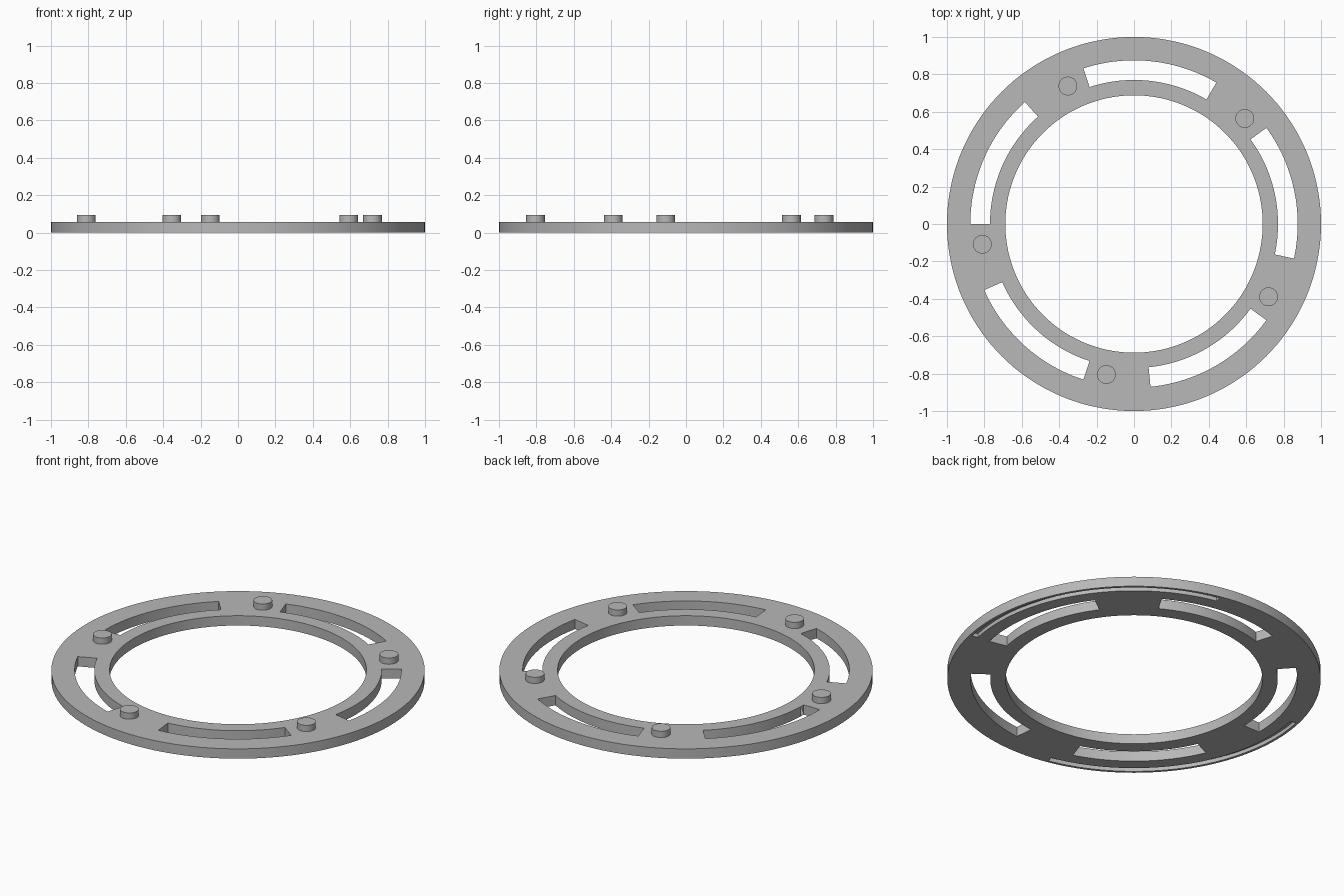
import bpy, bmesh, math

if "Cube" in bpy.data.objects:
    bpy.data.objects.remove(bpy.data.objects["Cube"])

PLATE_TOP, PIN_TOP = 0.058, 0.095

grey = bpy.data.materials.new("light grey")
grey.diffuse_color = (0.48, 0.48, 0.48, 1)
grey.use_nodes = True
grey.node_tree.nodes["Principled BSDF"].inputs["Base Color"].default_value = grey.diffuse_color


def ring_sector(name, r_in, r_out, z0, z1, start=0, span=360, steps=144):
    """Sweep a rectangular section about z; closed ring when span is 360."""
    full = span == 360
    bm = bmesh.new()
    loops = []
    for i in range(steps if full else steps + 1):
        a = math.radians(start + span * i / steps)
        c, s = math.cos(a), math.sin(a)
        loops.append([bm.verts.new((r * c, r * s, z)) for r, z in
                      ((r_in, z0), (r_out, z0), (r_out, z1), (r_in, z1))])
    for i in range(steps):
        a, b = loops[i], loops[(i + 1) % len(loops)]
        for k in range(4):
            j = (k + 1) % 4
            bm.faces.new((a[k], a[j], b[j], b[k]))
    if not full:
        bm.faces.new(loops[0])
        bm.faces.new(loops[-1])
    bmesh.ops.recalc_face_normals(bm, faces=bm.faces)
    mesh = bpy.data.meshes.new(name)
    bm.to_mesh(mesh)
    bm.free()
    mesh.materials.append(grey)
    obj = bpy.data.objects.new(name, mesh)
    bpy.context.collection.objects.link(obj)
    return obj


def activate(obj):
    bpy.ops.object.select_all(action='DESELECT')
    obj.select_set(True)
    bpy.context.view_layer.objects.active = obj


def cut(target, cutter):
    cutter.hide_render = True
    mod = target.modifiers.new("cut", 'BOOLEAN')
    mod.operation, mod.solver, mod.object = 'DIFFERENCE', 'EXACT', cutter
    activate(target)
    bpy.ops.object.modifier_apply(modifier=mod.name)
    bpy.data.objects.remove(cutter)


# Flat ring plate
plate = ring_sector("ring_plate", 0.688, 1.0, 0, PLATE_TOP)

# Five curved slots right through the plate
for i in range(5):
    cut(plate, ring_sector("slot_cutter", 0.77, 0.875, -0.1, 0.2,
                           59.8 + 72 * i, 48.2, 24))

# Two shallow quarter-turn grooves under the outer rim
for start in (-11.7, 168.3):
    cut(plate, ring_sector("groove_cutter", 0.95, 0.985, -0.1, 0.022,
                           start, 89.5, 40))

activate(plate)
bpy.ops.object.shade_smooth_by_angle(angle=math.radians(30))

# Five round pins standing on the plate between the slots
for i in range(5):
    a = math.radians(43.6 + 72 * i)
    z0 = PLATE_TOP - 0.01
    bpy.ops.mesh.primitive_cylinder_add(
        vertices=48, radius=0.05, depth=PIN_TOP - z0,
        location=(0.818 * math.cos(a), 0.818 * math.sin(a), (PIN_TOP + z0) / 2))
    pin = bpy.context.object
    pin.name = f"pin_{i + 1}"
    pin.data.materials.append(grey)
    bpy.ops.object.shade_smooth_by_angle(angle=math.radians(30))
